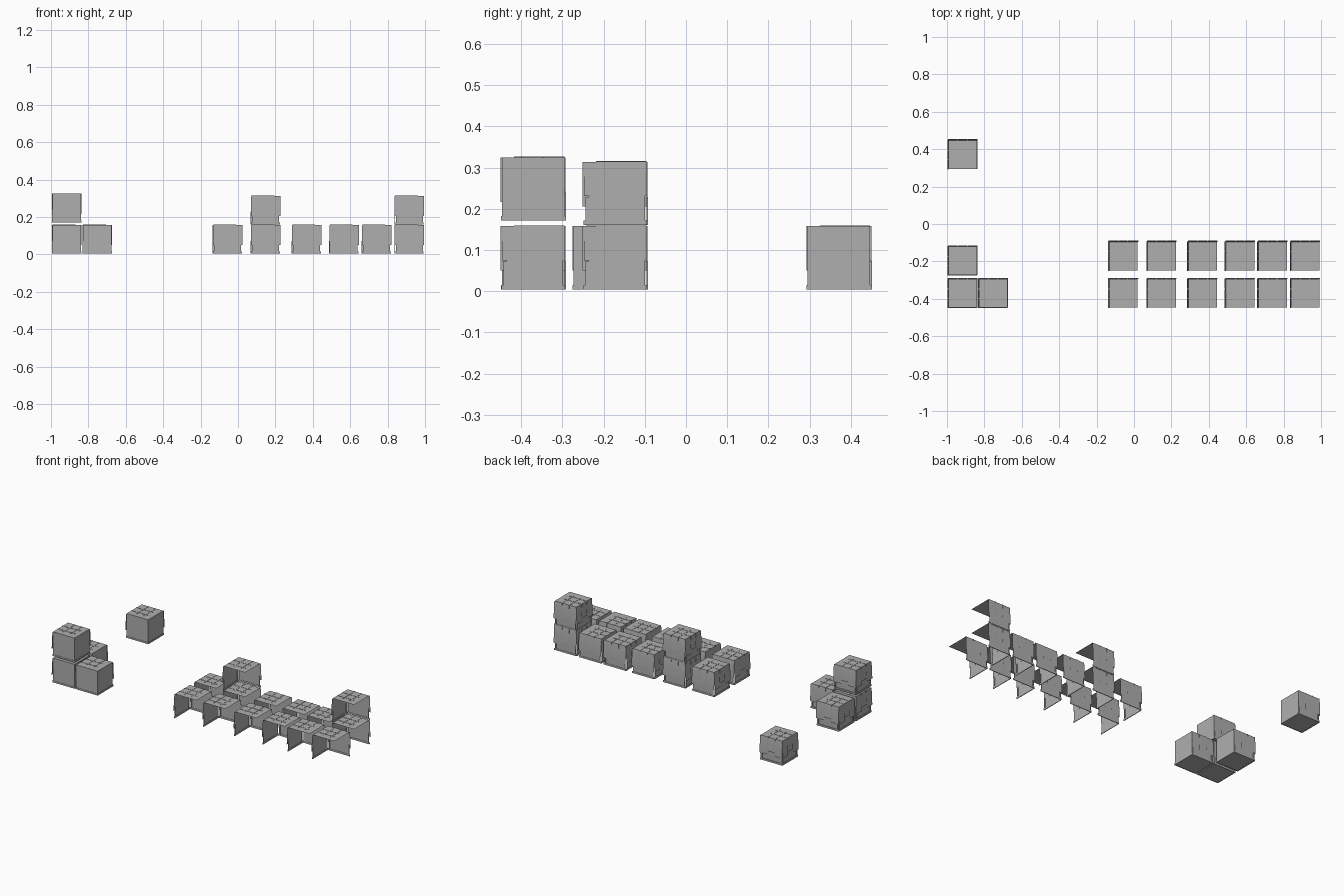
import bpy, bmesh
from mathutils import Matrix, Vector

if "Cube" in bpy.data.objects:
    bpy.data.objects.remove(bpy.data.objects["Cube"])

W = 0.152          # carton width
H = W / 2
Z0, Z1 = 0.006, 0.158

grey = bpy.data.materials.new("carton_grey")
grey.diffuse_color = (0.43, 0.43, 0.43, 1)
grey.use_nodes = True
grey.node_tree.nodes["Principled BSDF"].inputs["Base Color"].default_value = grey.diffuse_color


def box(bm, lo, hi):
    c = [(a + b) / 2 for a, b in zip(lo, hi)]
    s = [b - a for a, b in zip(lo, hi)]
    bmesh.ops.create_cube(bm, size=1, matrix=Matrix.Translation(c) @ Matrix.Diagonal((*s, 1)))


def quad(bm, pts):
    bm.faces.new([bm.verts.new(p) for p in pts])


def sheet(bm, rows):
    """Smooth strip through pairs of points."""
    rows = [[bm.verts.new(p) for p in r] for r in rows]
    for (a, b), (c, d) in zip(rows, rows[1:]):
        bm.faces.new((a, b, d, c)).smooth = True


def side(bm, mapper, is_open):
    """One wrapped side; u runs along the wall, d points outward."""
    def slab(u0, u1, z0, z1, d0, d1):
        a, b = mapper(u0, d0, z0), mapper(u1, d1, z1)
        box(bm, [min(p) for p in zip(a, b)], [max(p) for p in zip(a, b)])

    # wall sheets of the open cartons: upper wall and set-back lower tray
    if is_open:
        for u0, u1, z0, z1, d in ((-H, H, .075, Z1, H), (-H + .012, H - .004, .015, .078, H + .002)):
            quad(bm, [mapper(u, d, z) for u, z in ((u0, z0), (u1, z0), (u1, z1), (u0, z1))])
    # bottom ledge and tray posts
    slab(-H - .001, H + .001, 0.004, 0.015, H, H + .004)
    slab(-H + .004, -H + .012, 0.015, 0.073, H, H + .004)
    slab(H - .012, H - .004, 0.015, 0.073, H, H + .004)
    # three loose wrap panels flaring outward towards the hem
    for u0, u1, hem in ((-H - .003, -.028, .05), (-.025, .022, .072), (.025, H + .003, .05)):
        prof = [(Z1, 0), (.145, .002), (.11, .0045), (.08, .006), (hem, .0065)]
        sheet(bm, [(mapper(u0, H + d, z), mapper(u1, H + d, z)) for z, d in prof])
    # vertical straps sunk in the seams
    for u in (-.0265, .0235):
        slab(u - .0015, u + .0015, 0.075, Z1, H, H + .003)


def carton_mesh(name, is_open):
    bm = bmesh.new()
    if is_open:
        quad(bm, [(-H, -H, Z1), (H, -H, Z1), (H, H, Z1), (-H, H, Z1)])
    else:
        box(bm, (-H, -H, Z0), (H, H, Z1))
        # thin flange on the plain sides
        box(bm, (-H, -H - .002, .004), (H, -H, .014))
        box(bm, (H, -H, .004), (H + .002, H, .014))
    side(bm, lambda u, d, z: Vector((u, d, z)), is_open)     # back
    side(bm, lambda u, d, z: Vector((-d, u, z)), is_open)    # left
    # straps across the top
    for t in (-.0265, .0235):
        box(bm, (t - .002, -H + .03, Z1), (t + .002, H, Z1 + .0015))
        box(bm, (-H, t - .002, Z1), (H - .03, t + .002, Z1 + .0015))
    me = bpy.data.meshes.new(name)
    bm.to_mesh(me)
    bm.free()
    me.materials.append(grey)
    return me


def place(name, me, spots):
    for i, p in enumerate(spots):
        ob = bpy.data.objects.new(f"{name}_{i + 1}", me)
        ob.location = p
        bpy.context.collection.objects.link(ob)


# closed cartons on the left
place("closed_carton", carton_mesh("closed_carton", False),
      [(-.915, -.371, 0), (-.915, -.371, .167), (-.752, -.371, 0),
       (-.915, -.197, 0), (-.915, .371, 0)])

# two rows of open-fronted cartons on the right, two of them stacked
columns = (-.056, .148, .367, .567, .741, .916)
spots = [(x, y, 0) for x in columns for y in (-.371, -.172)]
spots += [(x, -.172, .156) for x in (.148, .916)]
place("open_carton", carton_mesh("open_carton", True), spots)
